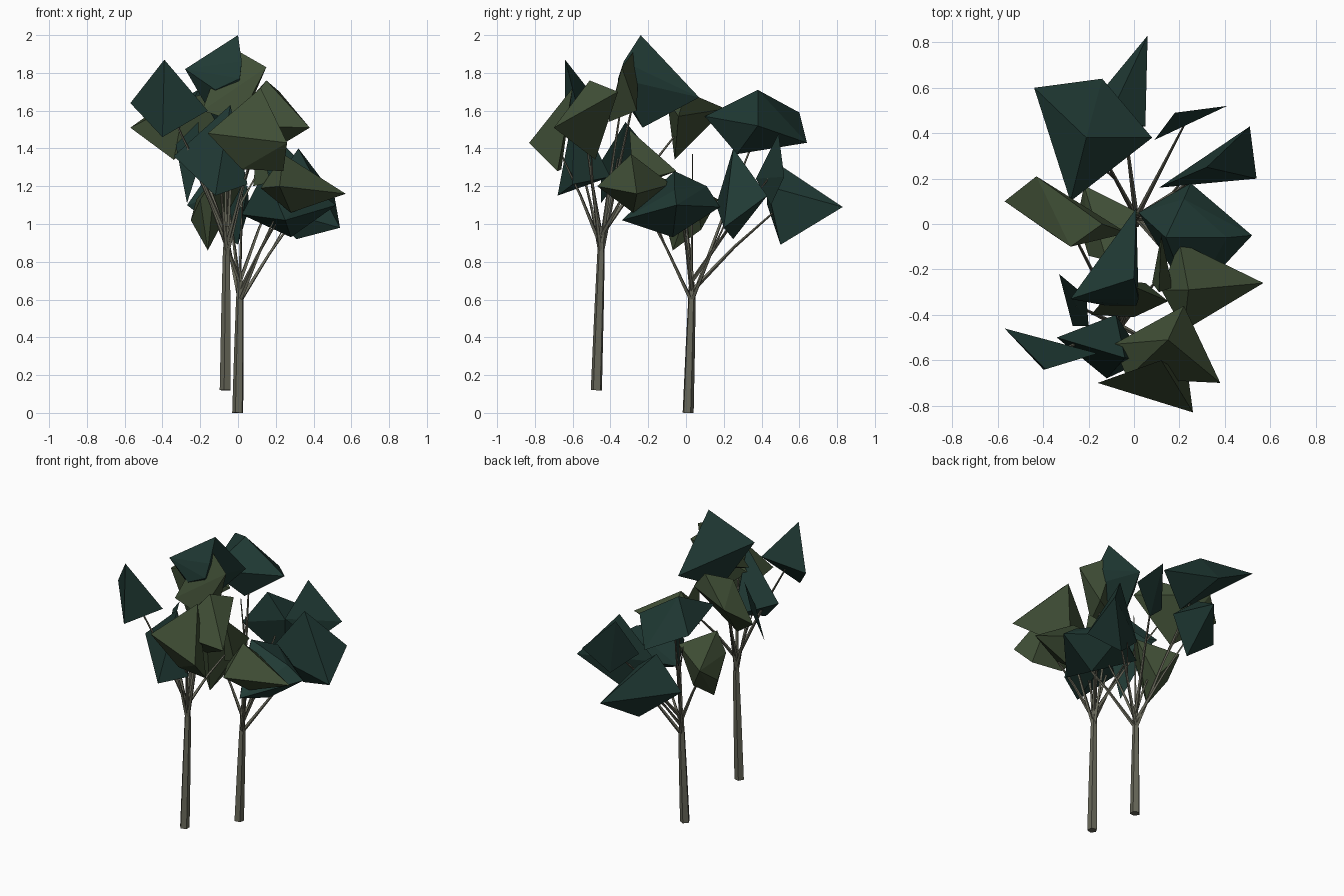
import bpy
import bmesh
from mathutils import Vector

cube = bpy.data.objects.get("Cube")
if cube:
    bpy.data.objects.remove(cube, do_unlink=True)


def make_material(name, red, green, blue):
    material = bpy.data.materials.new(name)
    material.use_nodes = True
    colour = (red, green, blue, 1)
    material.diffuse_color = colour
    material.node_tree.nodes["Principled BSDF"].inputs["Base Color"].default_value = colour
    return material


bark = make_material("grey brown bark", .135, .135, .1)
teal = make_material("dark teal leaves", .014, .041, .034)
olive = make_material("olive green leaves", .050, .076, .036)


def finish(name, mesh_builder, material):
    """Turn a bmesh into a flat shaded, single colour object."""
    bmesh.ops.recalc_face_normals(mesh_builder, faces=mesh_builder.faces)
    mesh = bpy.data.meshes.new(name)
    mesh_builder.to_mesh(mesh)
    mesh_builder.free()
    mesh.materials.append(material)
    thing = bpy.data.objects.new(name, mesh)
    bpy.context.collection.objects.link(thing)


def limb(name, path, radii, sides):
    """Tapered faceted tube that follows a short path."""
    builder = bmesh.new()
    path = [Vector(point) for point in path]
    rings = []
    for index, (centre, radius) in enumerate(zip(path, radii)):
        before = path[max(index - 1, 0)]
        after = path[min(index + 1, len(path) - 1)]
        turn = (after - before).to_track_quat('Z', 'Y').to_matrix().to_4x4()
        turn.translation = centre
        ring = bmesh.ops.create_circle(builder, segments=sides, radius=radius, matrix=turn)
        rings.append(ring["verts"])
    for lower, upper in zip(rings, rings[1:]):
        for index in range(sides):
            following = (index + 1) % sides
            builder.faces.new((lower[index], lower[following], upper[following], upper[index]))
    builder.faces.new(rings[0])
    builder.faces.new(rings[-1])
    finish(name, builder, bark)


def leaf_clump(name, material, *corners):
    """Angular leaf mass stretched over its corners; returns its middle."""
    builder = bmesh.new()
    for corner in corners:
        builder.verts.new(corner)
    hull = bmesh.ops.convex_hull(builder, input=builder.verts)
    spare = {v for v in hull["geom_interior"] if isinstance(v, bmesh.types.BMVert)}
    bmesh.ops.delete(builder, geom=list(spare), context='VERTS')
    finish(name, builder, material)
    return sum((Vector(corner) for corner in corners), Vector()) / len(corners)


def tree(name, foot, fork, crown):
    """Trunk from foot to fork, then one branch to the middle of each clump."""
    foot, fork = Vector(foot), Vector(fork)
    tip = fork + Vector((0, 0, .16))
    limb(name + "_trunk", (foot, foot.lerp(fork, .6), fork, tip),
         (.031, .026, .021, .012), 5)
    for number, middle in enumerate(crown):
        # Branches leave the trunk at staggered heights and bend upward
        start = fork.lerp(tip, (number % 3) / 3)
        bend = start.lerp(middle, .45) + Vector((0, 0, .02))
        limb(f"{name}_branch_{number + 1}", (start, bend, middle), (.012, .008, .004), 4)
        if number % 3 == 0:
            # Small side twig
            side = middle - bend
            end = bend + side * .6 + Vector((-side.y, side.x, 0)) * .2
            limb(f"{name}_twig_{number + 1}", (bend, end), (.006, .003), 4)


# Leaf clumps of the rear tree
rear_crown = [
    leaf_clump("rear_high_clump", teal,
               (-.21, .38, 1.71), (-.44, .6, 1.59), (-.14, .64, 1.43),
               (.08, .38, 1.52), (-.28, .1, 1.57), (-.14, .27, 1.37)),
    leaf_clump("rear_tail_clump", teal,
               (.06, .83, 1.09), (-.11, .47, 1.33), (0, .5, .89),
               (.05, .43, 1.2), (-.27, .43, 1.1)),
    leaf_clump("rear_left_small_clump", teal,
               (.18, .49, 1.48), (.41, .52, 1.25), (.09, .37, 1.24), (.25, .45, 1.1)),
    leaf_clump("rear_left_clump", teal,
               (.32, .25, 1.4), (.51, .43, 1.15), (.54, .2, .98),
               (.11, .16, 1.1), (.31, .25, .92)),
    leaf_clump("middle_left_clump", teal,
               (.25, .18, 1.09), (.02, .05, 1.05), (.14, -.06, 1.28), (.22, .11, 1.2),
               (.41, -.06, 1.18), (.52, -.05, 1.1), (.28, -.07, .93), (.25, -.34, 1.02)),
    leaf_clump("middle_right_clump", olive,
               (-.22, .17, 1.13), (-.25, .02, 1.02), (-.16, -.07, .86), (-.11, .08, .97),
               (-.2, -.14, 1.13), (-.12, -.16, 1.25), (.02, .05, 1.2)),
    leaf_clump("left_clump", olive,
               (.57, -.26, 1.16), (.2, -.08, 1.21), (.24, -.29, 1.37),
               (.12, -.29, 1.19), (.22, -.47, 1.2), (.28, -.28, 1.06)),
]

# Leaf clumps of the front tree
front_crown = [
    leaf_clump("top_clump", teal,
               (0, -.24, 2), (.01, .07, 1.67), (-.28, -.33, 1.82),
               (.02, -.33, 1.86), (-.12, -.36, 1.71), (.01, -.36, 1.77), (-.1, -.23, 1.51)),
    leaf_clump("upper_clump", olive,
               (.15, -.34, 1.83), (-.06, -.25, 1.95), (-.19, -.4, 1.6),
               (0, -.41, 1.54), (.05, -.26, 1.6)),
    leaf_clump("back_right_clump", olive,
               (-.43, .21, 1.61), (-.57, .1, 1.51), (-.28, -.1, 1.66),
               (-.14, 0, 1.7), (-.03, -.04, 1.57), (-.34, -.06, 1.34)),
    leaf_clump("front_left_high_clump", olive,
               (.15, -.51, 1.76), (.22, -.36, 1.7), (.38, -.7, 1.51),
               (-.09, -.53, 1.49), (-.03, -.68, 1.52), (.1, -.48, 1.34)),
    leaf_clump("front_clump", olive,
               (.26, -.83, 1.43), (-.16, -.7, 1.48), (.12, -.6, 1.72),
               (.24, -.68, 1.28), (.02, -.66, 1.29)),
    leaf_clump("front_right_clump", teal,
               (-.39, -.64, 1.87), (-.57, -.46, 1.64), (-.4, -.64, 1.46),
               (-.16, -.57, 1.6)),
    leaf_clump("front_right_low_clump", teal,
               (-.34, -.5, 1.36), (-.04, -.59, 1.63), (.05, -.6, 1.21),
               (-.12, -.68, 1.15), (-.08, -.4, 1.25)),
    leaf_clump("inner_right_clump", teal,
               (-.33, -.22, 1.42), (-.21, -.32, 1.54), (-.27, -.45, 1.11),
               (-.2, -.45, 1.33)),
    leaf_clump("inner_left_clump", olive,
               (.12, -.05, 1.28), (.11, -.3, 1.5), (.17, -.28, 1.22), (.08, -.26, 1.2)),
]

tree("rear_tree", (0, .01, 0), (.01, .03, .59), rear_crown)
tree("front_tree", (-.066, -.474, .12), (-.06, -.45, .83), front_crown)

# Thin bare leader of the rear tree
limb("rear_tree_leader", ((.01, .03, .72), (.03, .035, 1.37)), (.008, .002), 4)
